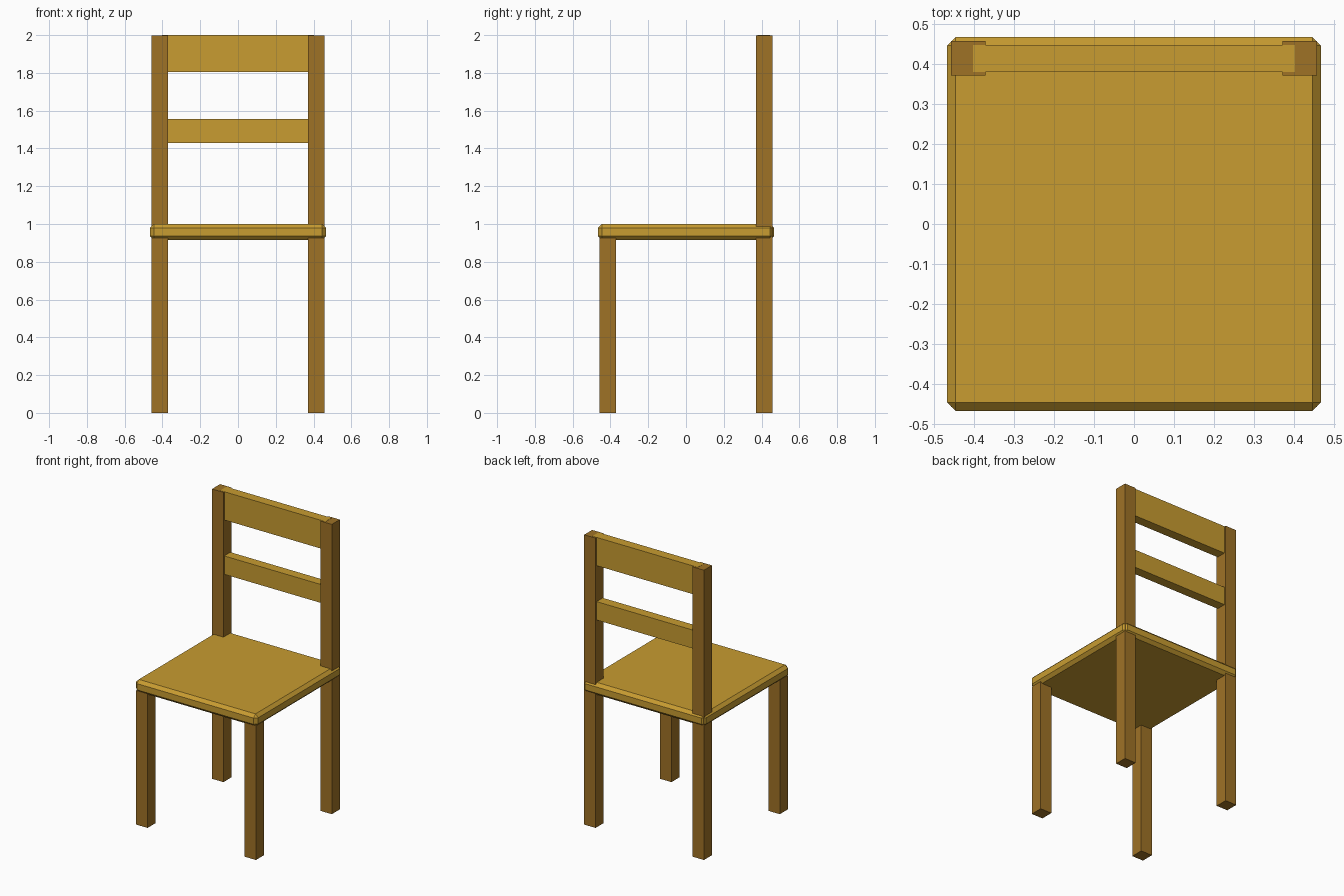
import bpy

if "Cube" in bpy.data.objects:
    bpy.data.objects.remove(bpy.data.objects["Cube"])


def linear(c):
    c /= 255
    return c / 12.92 if c <= 0.04045 else ((c + 0.055) / 1.055) ** 2.4


def material(name, rgb):
    mat = bpy.data.materials.new(name)
    mat.diffuse_color = (*[linear(c) for c in rgb], 1)
    mat.use_nodes = True
    mat.node_tree.nodes["Principled BSDF"].inputs["Base Color"].default_value = mat.diffuse_color
    return mat


light_wood = material("light_wood", (200, 156, 49))
dark_wood = material("dark_wood", (159, 114, 38))


def box(name, low, high, mat, bevel=0):
    """Box between two opposite corners, with optional chamfered edges."""
    bpy.ops.mesh.primitive_cube_add(
        size=1, location=[(a + b) / 2 for a, b in zip(low, high)])
    ob = bpy.context.object
    ob.name = name
    ob.scale = [b - a for a, b in zip(low, high)]
    bpy.ops.object.transform_apply(location=False, rotation=False, scale=True)
    ob.data.materials.append(mat)
    if bevel:
        mod = ob.modifiers.new("chamfer", "BEVEL")
        mod.width = bevel
        mod.segments = 1
    return ob


# Seat with chamfered edges
box("seat", (-0.466, -0.466, 0.915), (0.466, 0.466, 1.0), light_wood, 0.021)

# Short front legs and full-height back posts
INNER, OUTER = 0.37, 0.457
for side, sign in (("left", -1), ("right", 1)):
    x0, x1 = sorted((sign * INNER, sign * OUTER))
    box(f"front_leg_{side}", (x0, -OUTER, 0), (x1, -INNER, 0.925), dark_wood)
    box(f"back_post_{side}", (x0, INNER, 0), (x1, OUTER, 1.999), dark_wood)

# Backrest slats let into the posts; the top one is flush with the post tops
for name, z0, z1 in (("top_slat", 1.805, 2.0), ("middle_slat", 1.43, 1.557)):
    box(name, (-0.402, 0.379, z0), (0.402, 0.446, z1), light_wood)
